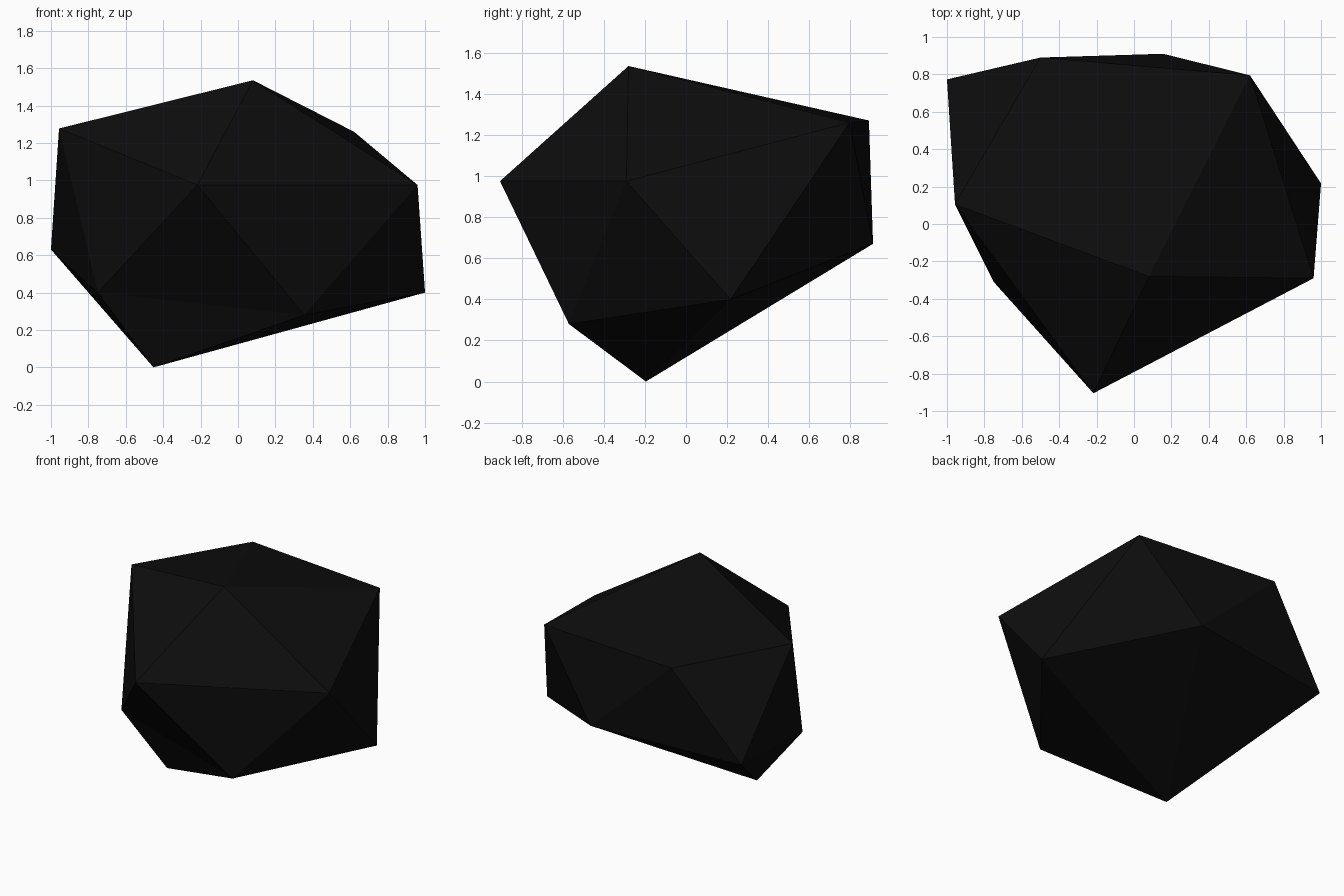
import bpy

if "Cube" in bpy.data.objects:
    bpy.data.objects.remove(bpy.data.objects["Cube"])

# Irregular rock: a distorted icosahedron (top, two staggered rings of five, bottom)
top = (0.08, -0.28, 1.535)
upper = [(0.96, -0.29, 0.975), (0.62, 0.795, 1.26), (-0.50, 0.89, 1.27),
         (-0.957, 0.105, 1.277), (-0.217, -0.905, 0.975)]
lower = [(1.0, 0.217, 0.40), (0.155, 0.91, 0.67), (-1.0, 0.773, 0.63),
         (-0.75, -0.31, 0.40), (0.354, -0.57, 0.28)]
bottom = (-0.452, -0.195, 0.0)

verts = [top] + upper + lower + [bottom]
faces = []
for i in range(5):
    j = (i + 1) % 5
    u, un, l, ln = 1 + i, 1 + j, 6 + i, 6 + j
    faces += [(0, u, un), (u, l, un), (un, l, ln), (11, ln, l)]

mesh = bpy.data.meshes.new("rock")
mesh.from_pydata(verts, [], faces)
mesh.update()
rock = bpy.data.objects.new("rock", mesh)
bpy.context.collection.objects.link(rock)

# Single near-black stone colour, flat shaded
coal = bpy.data.materials.new("coal black")
coal.diffuse_color = (0.004, 0.004, 0.004, 1)
coal.use_nodes = True
coal.node_tree.nodes["Principled BSDF"].inputs["Base Color"].default_value = coal.diffuse_color
mesh.materials.append(coal)
